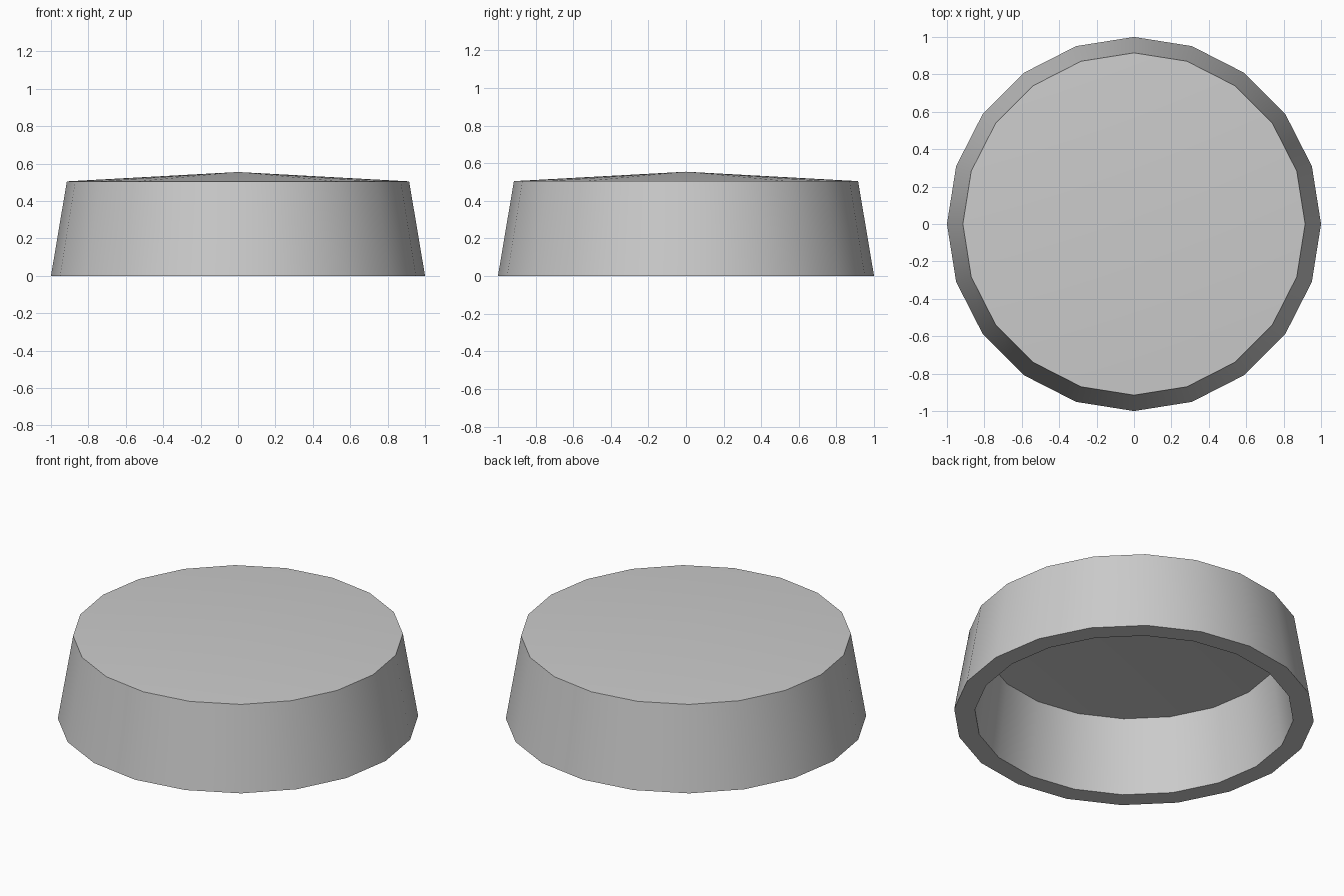
import bpy, bmesh, math

if "Cube" in bpy.data.objects:
    bpy.data.objects.remove(bpy.data.objects["Cube"])

SIDES = 20

# Profile from the outer apex, down the wall, under the rim and up to the inner apex
PROFILE = [(0, 0.555), (0.915, 0.505), (1.0, 0.0),
           (0.885, 0.0), (0.83, 0.455), (0, 0.50)]


def ring(bm, r, z):
    if r == 0:
        return [bm.verts.new((0, 0, z))] * SIDES
    return [bm.verts.new((r * math.cos(2 * math.pi * i / SIDES),
                          r * math.sin(2 * math.pi * i / SIDES), z))
            for i in range(SIDES)]


# Hollow lid: tapered wall with a shallow conical top, open underneath
bm = bmesh.new()
rings = [ring(bm, r, z) for r, z in PROFILE]
for a, b in zip(rings, rings[1:]):
    for i in range(SIDES):
        j = (i + 1) % SIDES
        corners = list(dict.fromkeys((a[i], b[i], b[j], a[j])))
        bm.faces.new(corners)
bmesh.ops.recalc_face_normals(bm, faces=bm.faces)

mesh = bpy.data.meshes.new("hollow_lid")
bm.to_mesh(mesh)
bm.free()
lid = bpy.data.objects.new("hollow_lid", mesh)
bpy.context.collection.objects.link(lid)

# Smooth round wall, crisp rim edges
bpy.context.view_layer.objects.active = lid
lid.select_set(True)
bpy.ops.object.shade_smooth_by_angle(angle=math.radians(30))
